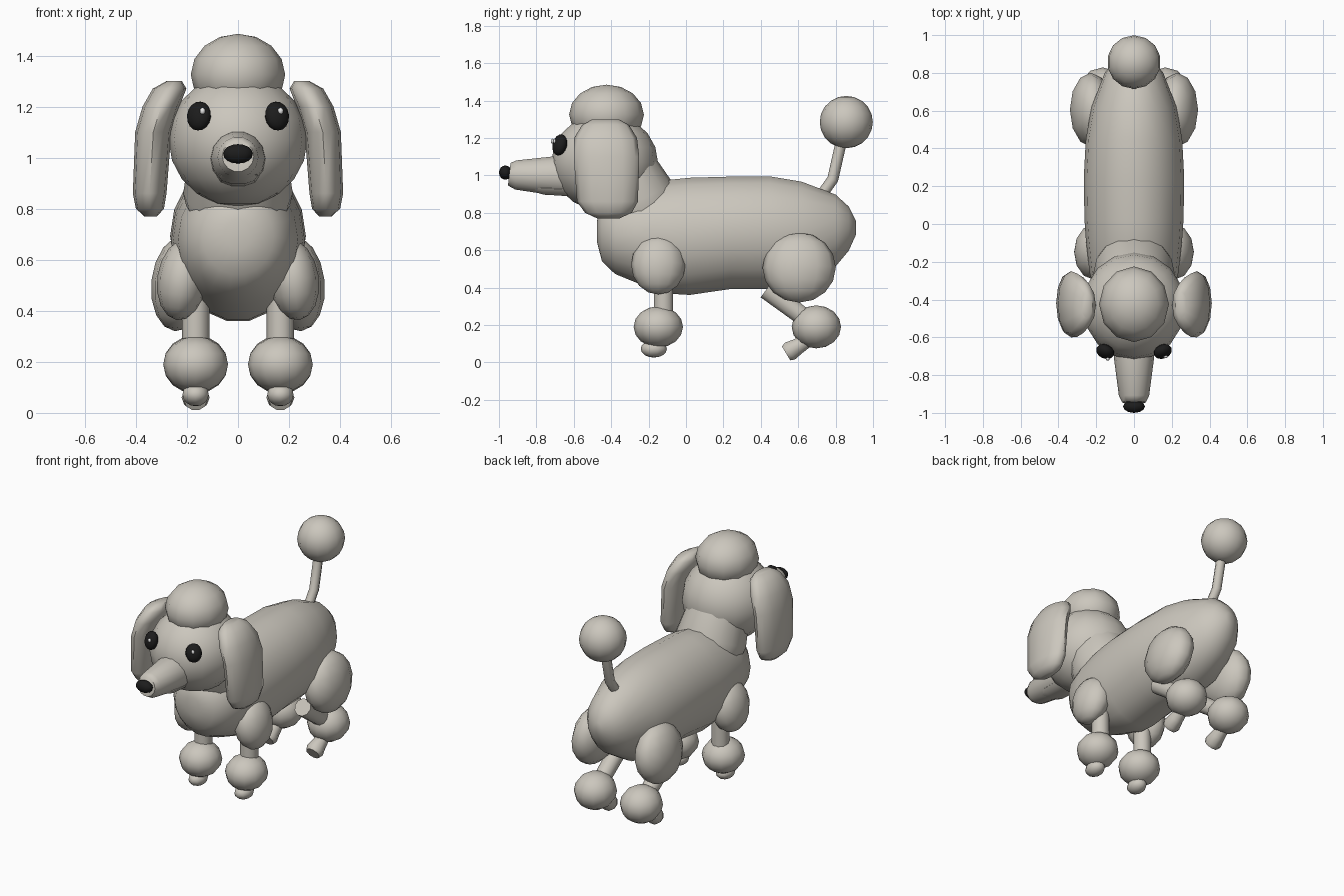
import bpy, bmesh, math
from mathutils import Vector, Matrix

if "Cube" in bpy.data.objects:
    bpy.data.objects.remove(bpy.data.objects["Cube"])


def material(name, rgb):
    m = bpy.data.materials.new(name)
    m.diffuse_color = (*rgb, 1)
    m.use_nodes = True
    m.node_tree.nodes["Principled BSDF"].inputs["Base Color"].default_value = m.diffuse_color
    return m


COAT = material("warm_grey_coat", (0.60, 0.57, 0.51))
BLACK = material("black", (0.012, 0.012, 0.012))
WHITE = material("white", (0.85, 0.85, 0.85))


def finish(name, bm, mat, angle=60):
    bmesh.ops.recalc_face_normals(bm, faces=bm.faces[:])
    me = bpy.data.meshes.new(name)
    bm.to_mesh(me)
    bm.free()
    me.materials.append(mat)
    ob = bpy.data.objects.new(name, me)
    bpy.context.collection.objects.link(ob)
    bpy.ops.object.select_all(action='DESELECT')
    ob.select_set(True)
    bpy.context.view_layer.objects.active = ob
    bpy.ops.object.shade_smooth_by_angle(angle=math.radians(angle))
    return ob


def ball(name, loc, size, mat=COAT, seg=12, rings=8, rot=(0, 0, 0)):
    """Ellipsoid; rot holds x, y and z turns in degrees."""
    bm = bmesh.new()
    bmesh.ops.create_uvsphere(bm, u_segments=seg, v_segments=rings, radius=1)
    turn = Matrix.Identity(4)
    for a, ax in zip(rot, 'XYZ'):
        turn = Matrix.Rotation(math.radians(a), 4, ax) @ turn
    bm.transform(Matrix.Translation(loc) @ turn @ Matrix.Diagonal((*size, 1)))
    return finish(name, bm, mat)


def loft(name, rings, seg=12, mat=COAT):
    """Skin a list of rings, each (centre, half-axis u, half-axis v)."""
    bm = bmesh.new()
    loops = []
    for c, u, v in rings:
        c, u, v = Vector(c), Vector(u), Vector(v)
        loops.append([bm.verts.new(c + u * math.cos(t) + v * math.sin(t))
                      for t in (2 * math.pi * i / seg for i in range(seg))])
    for a, b in zip(loops, loops[1:]):
        for i in range(seg):
            j = (i + 1) % seg
            bm.faces.new((a[i], a[j], b[j], b[i]))
    bm.faces.new(loops[0])
    bm.faces.new(loops[-1])
    return finish(name, bm, mat)


def tube(name, x, path, seg=10):
    """Round limb in a plane of constant x; path holds (y, z, radius)."""
    pts = [Vector((x, y, z)) for y, z, r in path]
    rings = []
    for i, p in enumerate(pts):
        d = (pts[min(i + 1, len(pts) - 1)] - pts[max(i - 1, 0)]).normalized()
        r = path[i][2]
        rings.append((p, (r, 0, 0), d.cross(Vector((1, 0, 0))) * r))
    return loft(name, rings, seg)


# Body: (y, centre z, half width, half height)
BODY = [(-0.475, 0.70, 0.05, 0.06), (-0.45, 0.69, 0.14, 0.15),
        (-0.38, 0.68, 0.20, 0.21), (-0.26, 0.68, 0.235, 0.26),
        (-0.08, 0.672, 0.255, 0.31), (0.02, 0.674, 0.262, 0.318),
        (0.24, 0.693, 0.266, 0.305), (0.45, 0.694, 0.255, 0.305),
        (0.62, 0.685, 0.225, 0.285), (0.80, 0.705, 0.155, 0.195),
        (0.87, 0.715, 0.10, 0.12), (0.91, 0.72, 0.03, 0.035)]
loft("body", [((0, y, z), (w, 0, 0), (0, 0, h)) for y, z, w, h in BODY], 18)

# Neck ruff leaning forward from the shoulders to the head
tube("neck", 0, [(-0.23, 0.80, 0.20), (-0.26, 0.86, 0.215), (-0.37, 1.08, 0.18)], 16)

# Head, topknot and muzzle
ball("head", (0, -0.435, 1.07), (0.272, 0.285, 0.262), seg=16, rings=10)
ball("topknot", (0, -0.425, 1.325), (0.185, 0.20, 0.16), seg=12, rings=8)
tube("muzzle", 0, [(-0.60, 0.995, 0.112), (-0.72, 0.998, 0.105),
                   (-0.91, 1.002, 0.08), (-0.945, 1.006, 0.062)], 14)
loft("lower_jaw", [((0, y, z), (w, 0, 0), (0, 0, h)) for y, z, w, h in
                   [(-0.58, 0.925, 0.085, 0.04), (-0.76, 0.93, 0.078, 0.035),
                    (-0.82, 0.935, 0.055, 0.022)]], 10)
ball("nose", (0, -0.966, 1.015), (0.058, 0.034, 0.038), BLACK)

# Tail with its pompom
tube("tail", 0, [(0.70, 0.86, 0.03), (0.785, 0.98, 0.03), (0.83, 1.18, 0.03)], 8)
ball("tail_pompom", (0, 0.857, 1.285), (0.142, 0.142, 0.14), seg=14, rings=10)

# Ear: (z, centre x, half thickness, centre y, half width)
EAR = [(0.77, 0.342, 0.025, -0.415, 0.06), (0.80, 0.345, 0.055, -0.415, 0.125),
       (0.86, 0.346, 0.066, -0.42, 0.163), (1.10, 0.332, 0.071, -0.425, 0.175),
       (1.20, 0.302, 0.072, -0.43, 0.168), (1.27, 0.268, 0.066, -0.43, 0.125),
       (1.30, 0.25, 0.03, -0.43, 0.07)]

for s, side in ((1, "left"), (-1, "right")):
    loft(side + "_ear", [((s * x, y, z), (t, 0, 0), (0, w, 0))
                         for z, x, t, y, w in EAR], 12)

    # Eye and its glint
    ball(side + "_eye", (s * 0.153, -0.675, 1.163), (0.05, 0.036, 0.058), BLACK,
         rot=(-14, 0, s * 24))
    ball(side + "_eye_glint", (s * 0.153 + 0.014, -0.709 - s * -0.006, 1.183),
         (0.011, 0.008, 0.013), WHITE, 8, 6)

    # Front leg
    ball(side + "_shoulder", (s * 0.217, -0.148, 0.522), (0.10, 0.145, 0.16),
         rot=(0, s * -8, 0))
    tube(side + "_front_leg", s * 0.166, [(-0.12, 0.48, 0.054), (-0.12, 0.12, 0.054)])
    ball(side + "_front_pompom", (s * 0.166, -0.148, 0.19), (0.127, 0.132, 0.11))
    ball(side + "_front_paw", (s * 0.166, -0.172, 0.072), (0.054, 0.07, 0.046), seg=10)

    # Hind leg
    ball(side + "_thigh", (s * 0.228, 0.605, 0.507), (0.112, 0.196, 0.188),
         rot=(0, s * -6, 0))
    tube(side + "_hind_leg", s * 0.166, [(0.43, 0.39, 0.055), (0.70, 0.19, 0.05)])
    ball(side + "_hind_pompom", (s * 0.166, 0.697, 0.19), (0.127, 0.132, 0.115))
    tube(side + "_hind_paw", s * 0.166, [(0.67, 0.13, 0.036), (0.60, 0.087, 0.045),
                                         (0.555, 0.060, 0.055), (0.535, 0.048, 0.045)])
